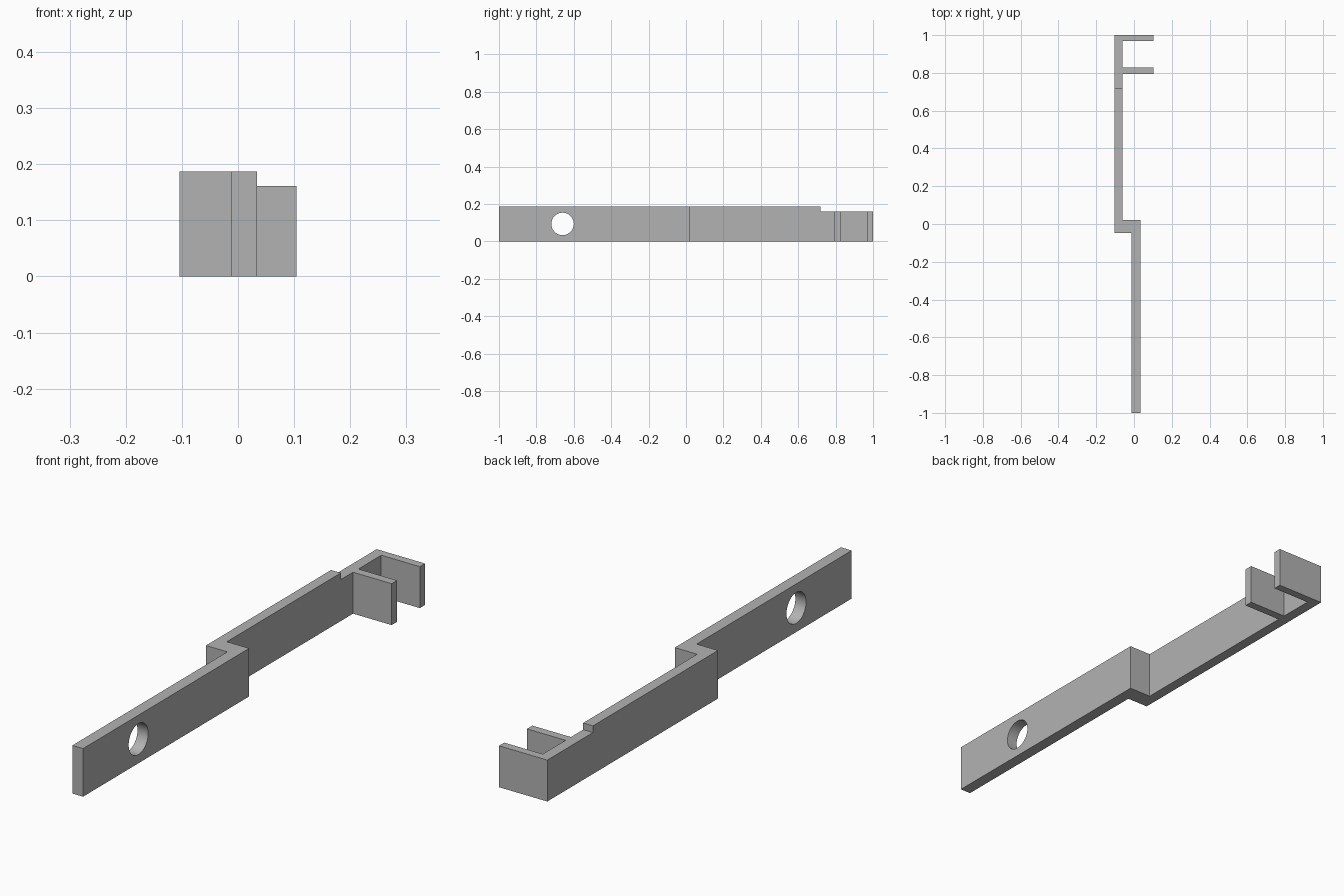
import bpy, bmesh, math
from mathutils import Matrix

cube = bpy.data.objects.get("Cube")
if cube:
    bpy.data.objects.remove(cube, do_unlink=True)

HEIGHT = 0.187

grey = bpy.data.materials.new("plain grey")
grey.use_nodes = True
colour = (0.45, 0.45, 0.45, 1)
grey.diffuse_color = colour
grey.node_tree.nodes["Principled BSDF"].inputs["Base Color"].default_value = colour


def make_object(name, bm):
    bmesh.ops.recalc_face_normals(bm, faces=bm.faces)
    mesh = bpy.data.meshes.new(name)
    bm.to_mesh(mesh)
    bm.free()
    mesh.materials.append(grey)
    obj = bpy.data.objects.new(name, mesh)
    bpy.context.collection.objects.link(obj)
    return obj


def cut(target, cutter):
    mod = target.modifiers.new("cut", 'BOOLEAN')
    mod.operation = 'DIFFERENCE'
    mod.solver = 'EXACT'
    mod.object = cutter
    bpy.context.view_layer.objects.active = target
    bpy.ops.object.modifier_apply(modifier=mod.name)
    bpy.data.objects.remove(cutter, do_unlink=True)


# Offset bar with a two-pronged end, extruded from its plan outline
outline = [(-0.012, -1), (0.034, -1), (0.034, 0.02), (-0.062, 0.02),
           (-0.062, 0.795), (0.104, 0.795), (0.104, 0.828), (-0.062, 0.828),
           (-0.062, 0.968), (0.104, 0.968), (0.104, 1), (-0.104, 1),
           (-0.104, -0.048), (-0.012, -0.048)]
bm = bmesh.new()
base = bm.faces.new([bm.verts.new((x, y, 0)) for x, y in outline])
top = bmesh.ops.extrude_face_region(bm, geom=[base])
verts = [v for v in top["geom"] if isinstance(v, bmesh.types.BMVert)]
bmesh.ops.translate(bm, verts=verts, vec=(0, 0, HEIGHT))
bar = make_object("offset_bar", bm)

# Lowered top edge at the pronged end
bm = bmesh.new()
bmesh.ops.create_cube(bm, size=1, matrix=Matrix.Translation((0, 1.22, 0.661)))
cut(bar, make_object("step_cutter", bm))

# Round hole through the front arm
bm = bmesh.new()
bmesh.ops.create_cone(bm, cap_ends=True, segments=48, radius1=0.06, radius2=0.06, depth=0.5,
                      matrix=Matrix.Translation((0, -0.66, 0.094)) @ Matrix.Rotation(math.pi / 2, 4, 'Y'))
cut(bar, make_object("hole_cutter", bm))

# Smooth hole wall, crisp edges
bpy.ops.object.select_all(action='DESELECT')
bar.select_set(True)
bpy.context.view_layer.objects.active = bar
bpy.ops.object.shade_smooth_by_angle(angle=math.radians(30))
